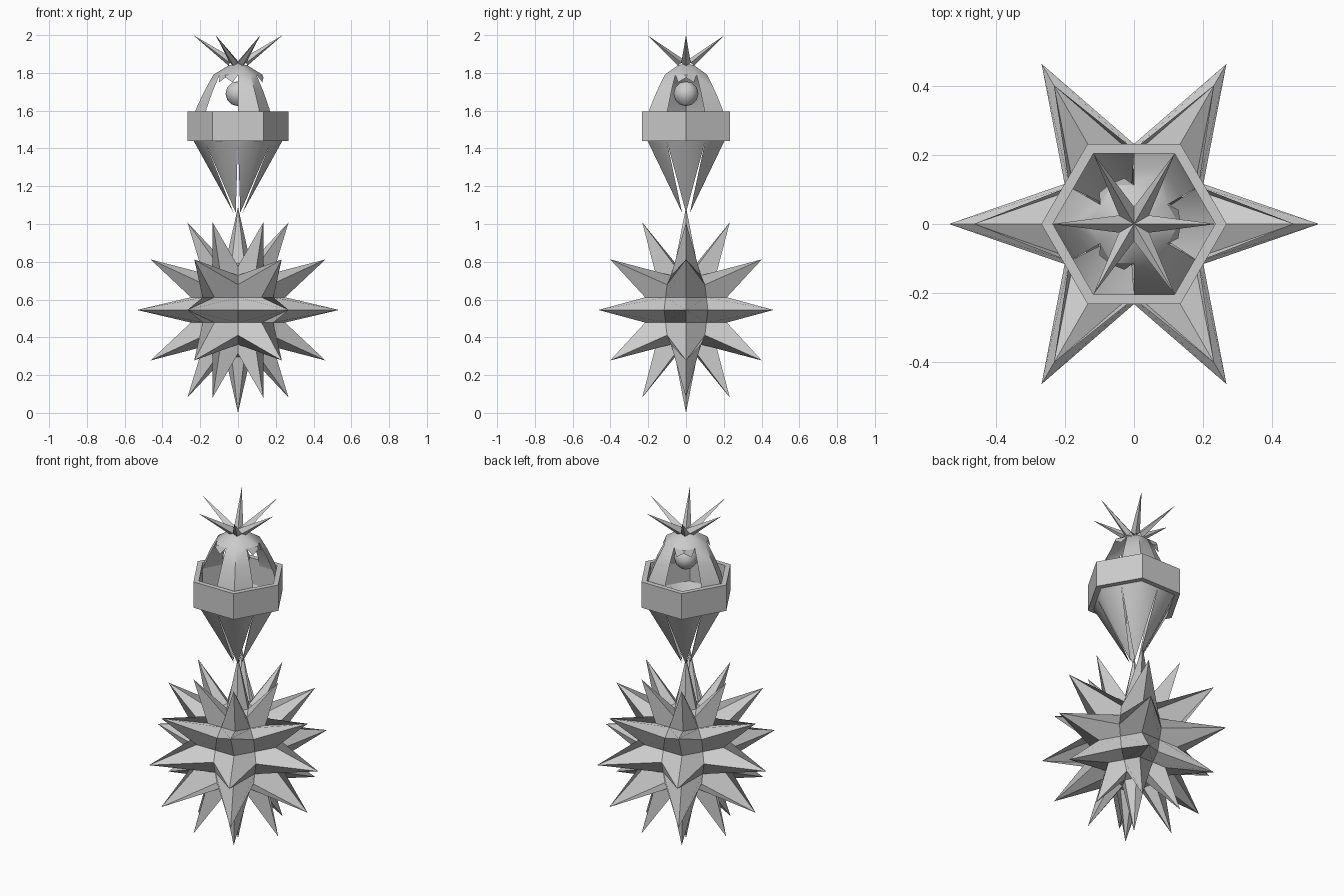
import bpy, bmesh
from math import radians, cos, sin
from mathutils import Matrix, Vector

if "Cube" in bpy.data.objects:
    bpy.data.objects.remove(bpy.data.objects["Cube"])


def P(r, deg, z):
    return Vector((r * cos(radians(deg)), r * sin(radians(deg)), z))


def finish(name, bm, angle=30):
    bmesh.ops.remove_doubles(bm, verts=bm.verts[:], dist=1e-5)
    bmesh.ops.recalc_face_normals(bm, faces=bm.faces[:])
    me = bpy.data.meshes.new(name)
    bm.to_mesh(me)
    bm.free()
    ob = bpy.data.objects.new(name, me)
    bpy.context.collection.objects.link(ob)
    bpy.ops.object.select_all(action='DESELECT')
    ob.select_set(True)
    bpy.context.view_layer.objects.active = ob
    bpy.ops.object.shade_smooth_by_angle(angle=radians(angle))
    return ob


def face(bm, *pts):
    bm.faces.new([bm.verts.new(p) for p in pts])


APO = cos(radians(30))   # hexagon edge-midpoint factor
R, MID = 0.2675, Vector((0, 0, 0.545))


def ball_corner(lat, az):
    return P(R * cos(radians(lat)), az, R * sin(radians(lat)))


def spike_tip(p):
    return p * (0.545 / R if abs(p.z) > R * 0.99 else 2) + MID


def average(*pts):
    return sum(pts, Vector()) / len(pts) + MID


# spiked ball: each corner of a six-sided sphere is pulled out from the edge midpoints
bm = bmesh.new()
for az in range(0, 360, 60):
    for lat in (-60, -30, 0, 30):
        q = [ball_corner(lat, az), ball_corner(lat, az + 60),
             ball_corner(lat + 30, az + 60), ball_corner(lat + 30, az)]
        for i in range(4):
            face(bm, spike_tip(q[i]), average(q[i], q[(i + 1) % 4]),
                 average(*q), average(q[i], q[i - 1]))
    for s in (-1, 1):
        t = [ball_corner(60 * s, az), ball_corner(60 * s, az + 60), Vector((0, 0, R * s))]
        for i in range(3):
            face(bm, spike_tip(t[i]), average(t[i], t[(i + 1) % 3]), average(t[i], t[i - 1]))
        face(bm, average(t[0], t[1]), average(t[1], t[2]), average(t[2], t[0]))
finish("spiked_ball", bm)

# hexagonal band
bm = bmesh.new()
prof = [(0.268, 1.44), (0.268, 1.595), (0.235, 1.595), (0.235, 1.44)]
for a in range(0, 360, 60):
    for i in range(4):
        (r0, z0), (r1, z1) = prof[i], prof[(i + 1) % 4]
        face(bm, P(r0, a, z0), P(r0, a + 60, z0), P(r1, a + 60, z1), P(r1, a, z1))
finish("hex_band", bm)

# lower petals tapering to separate points
bm = bmesh.new()
for a in range(0, 360, 60):
    for s in (-30, 30):
        face(bm, P(0.235, a, 1.44), P(0.235 * APO, a + s, 1.44), P(0.024, a, 1.06))
finish("lower_petals", bm, 65)

# dome: three legs under a closed cap
dome = [(0.235, 1.56), (0.222, 1.61), (0.18, 1.70), (0.13, 1.79), (0.05, 1.84), (0.0, 1.85)]
bm = bmesh.new()
for a in range(0, 360, 60):
    first = 0 if a in (60, 180, 300) else 3
    for s in (-30, 30):
        for i in range(first, 5):
            (r0, z0), (r1, z1) = dome[i], dome[i + 1]
            pts = [P(r0, a, z0), P(r0 * APO, a + s, z0), P(r1 * APO, a + s, z1), P(r1, a, z1)]
            face(bm, *(pts if r1 else pts[:3]))
finish("dome", bm, 40)

# small notched hoods over the three windows
bm = bmesh.new()
for a in (0, 120, 240):
    for s in (-30, 30):
        face(bm, P(0.13, a, 1.79), P(0.13 * APO, a + s, 1.79),
             P(0.135, a + s * 0.6, 1.75), P(0.135, a, 1.775))
finish("window_hoods", bm)

# lamp ball inside the dome
bm = bmesh.new()
bmesh.ops.create_uvsphere(bm, u_segments=12, v_segments=6, radius=0.066,
                          matrix=Matrix.Translation((0, 0, 1.69)))
finish("inner_ball", bm)

# crown of six rising spikes
bm = bmesh.new()
for a in range(0, 360, 60):
    tip = P(0.237, a, 2.0)
    for s in (-30, 30):
        side = P(0.05, a + s, 1.853)
        face(bm, (0, 0, 1.862), side, tip)
        face(bm, P(0.05, a, 1.838), side, tip)
finish("crown_spikes", bm)
